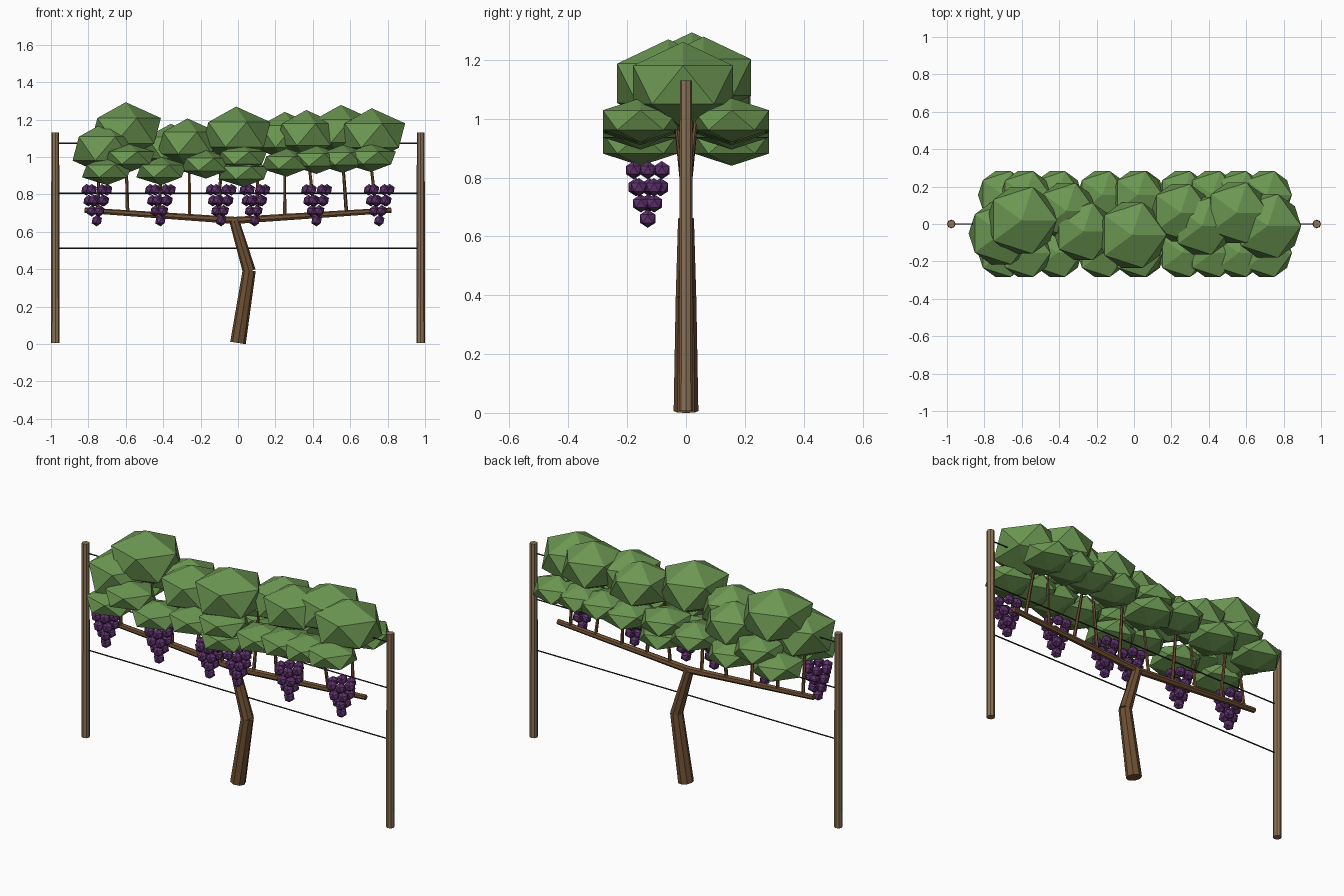
import bpy, bmesh, math
from mathutils import Vector, Matrix

if "Cube" in bpy.data.objects:
    bpy.data.objects.remove(bpy.data.objects["Cube"])


def material(name, rgb):
    m = bpy.data.materials.new(name)
    m.diffuse_color = (*rgb, 1)
    m.use_nodes = True
    m.node_tree.nodes["Principled BSDF"].inputs["Base Color"].default_value = m.diffuse_color
    return m


LEAF = material("leaf", (0.15, 0.31, 0.085))
BARK = material("bark", (0.16, 0.08, 0.033))
POST = material("post_wood", (0.26, 0.17, 0.09))
GRAPE = material("grape", (0.115, 0.032, 0.156))
WIRE = material("wire", (0.03, 0.03, 0.035))


def finish(name, bm, mat):
    mesh = bpy.data.meshes.new(name)
    bm.to_mesh(mesh)
    bm.free()
    mesh.materials.append(mat)
    ob = bpy.data.objects.new(name, mesh)
    bpy.context.collection.objects.link(ob)
    return ob


def rod(name, a, b, r1, r2, sides, mat):
    a, b = Vector(a), Vector(b)
    d = b - a
    mtx = Matrix.Translation((a + b) / 2) @ d.to_track_quat('Z', 'Y').to_matrix().to_4x4()
    bm = bmesh.new()
    bmesh.ops.create_cone(bm, cap_ends=True, segments=sides, radius1=r1,
                          radius2=r2, depth=d.length, matrix=mtx)
    return finish(name, bm, mat)


def blob(bm, centre, radius, height):
    mtx = Matrix.Translation(centre) @ Matrix.Diagonal((radius, radius, height, 1))
    bmesh.ops.create_icosphere(bm, subdivisions=1, radius=1, matrix=mtx)


# Trellis posts and wires
for side, x in (("left", -0.977), ("right", 0.977)):
    rod(f"{side}_post", (x, 0, 0.007), (x, 0, 1.13), 0.023, 0.021, 8, POST)
for i, z in enumerate((0.512, 0.807, 1.073)):
    rod(f"wire_{i + 1}", (-0.977, 0, z), (0.977, 0, z), 0.004, 0.004, 6, WIRE)

# Bent trunk and two side arms
rod("lower_trunk", (0, 0, 0.006), (0.06, 0, 0.395), 0.042, 0.035, 8, BARK)
rod("upper_trunk", (0.06, 0, 0.39), (-0.02, 0, 0.66), 0.035, 0.027, 8, BARK)
rod("left_arm", (-0.01, 0, 0.66), (-0.82, 0, 0.715), 0.02, 0.015, 7, BARK)
rod("right_arm", (-0.02, 0, 0.66), (0.82, 0, 0.715), 0.02, 0.015, 7, BARK)

# Upright shoots, leaning alternately to front and back
shoots = [(-0.75, 0.01), (-0.59, -0.01), (-0.42, 0.01), (-0.26, 0), (-0.1, 0.01),
          (0.1, 0.01), (0.25, 0), (0.41, -0.04), (0.58, -0.025), (0.74, -0.04)]
for i, (x, lean) in enumerate(shoots):
    y = 0.04 if i % 2 else -0.04
    z = 0.66 + 0.067 * abs(x)
    rod(f"shoot_{i + 1}", (x, 0, z), (x + lean, y, 1.05), 0.01, 0.007, 6, BARK)

# Upper canopy clumps: x, y, z, radius
upper = [(-0.60, 0.02, 1.14, 0.21), (-0.71, -0.05, 1.045, 0.195),
         (-0.27, -0.04, 1.075, 0.18), (-0.36, 0.07, 1.05, 0.175),
         (-0.01, -0.06, 1.12, 0.205), (0.25, 0.06, 1.11, 0.18),
         (0.365, -0.01, 1.12, 0.18), (0.55, 0.06, 1.14, 0.19),
         (0.715, -0.01, 1.115, 0.2)]
bm = bmesh.new()
for x, y, z, r in upper:
    blob(bm, (x, y, z), r, r * 0.73)
finish("upper_canopy", bm, LEAF)

# Lower canopy skirts on both sides: x, z
lower = [(-0.70, 0.925), (-0.58, 0.995), (-0.41, 0.925), (-0.17, 0.96),
         (0.02, 0.995), (0.03, 0.915), (0.26, 0.97), (0.42, 0.985),
         (0.56, 0.99), (0.71, 0.995)]
for side, y in (("front", -0.155), ("back", 0.155)):
    bm = bmesh.new()
    for x, z in lower:
        blob(bm, (x, y, z), 0.15, 0.075)
    finish(f"{side}_lower_canopy", bm, LEAF)

# Grape bunches: tapering rings of berries (z, ring radius, count)
rings = [(0.825, 0.055, 6), (0.767, 0.044, 5), (0.712, 0.026, 3), (0.66, 0, 1)]
for i, x in enumerate((-0.755, -0.415, -0.09, 0.09, 0.42, 0.755)):
    bm = bmesh.new()
    for k, (z, r, n) in enumerate(rings):
        for j in range(n):
            a = math.tau * j / n + k * 0.5
            blob(bm, (x + r * math.cos(a), -0.13 + r * math.sin(a), z), 0.031, 0.031)
    finish(f"grape_bunch_{i + 1}", bm, GRAPE)
